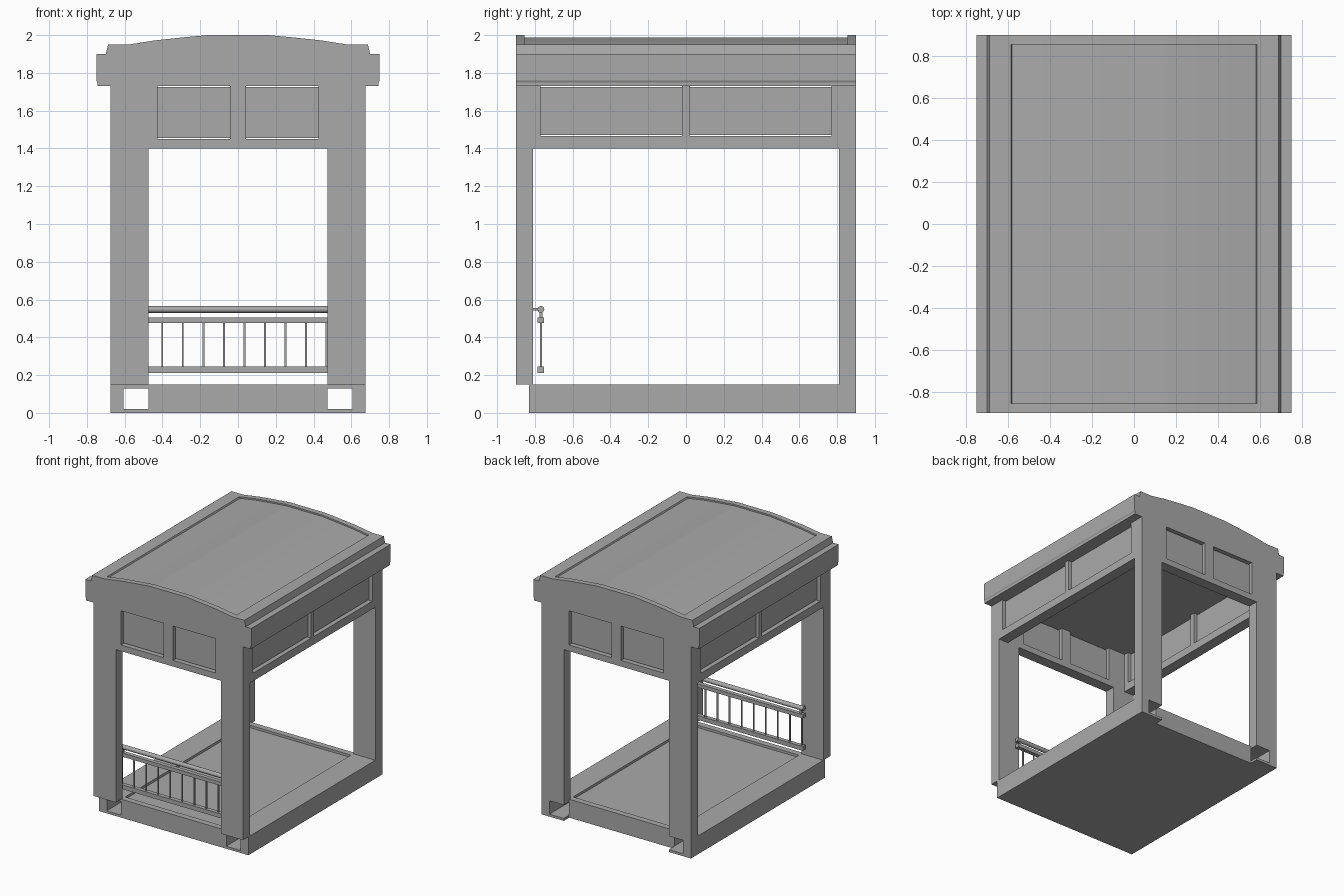
import bpy
import bmesh
from mathutils import Vector

cube = bpy.data.objects.get("Cube")
if cube:
    bpy.data.objects.remove(cube, do_unlink=True)

grey = bpy.data.materials.new("plain grey")
grey.use_nodes = True
COLOUR = (0.4, 0.4, 0.4, 1)
grey.diffuse_color = COLOUR
grey.node_tree.nodes["Principled BSDF"].inputs["Base Color"].default_value = COLOUR


def finish(name, bm):
    bmesh.ops.recalc_face_normals(bm, faces=bm.faces)
    mesh = bpy.data.meshes.new(name)
    bm.to_mesh(mesh)
    bm.free()
    mesh.materials.append(grey)
    obj = bpy.data.objects.new(name, mesh)
    bpy.context.collection.objects.link(obj)
    return obj


def box(name, x, y, z):
    """Box between the given (low, high) limits on each axis."""
    bm = bmesh.new()
    bmesh.ops.create_cube(bm, size=1)
    for v in bm.verts:
        v.co = Vector([r[0] if c < 0 else r[1] for c, r in zip(v.co, (x, y, z))])
    return finish(name, bm)


def flip(r, s):
    return r if s > 0 else (-r[1], -r[0])


def prism(name, half, y):
    """Extrude a mirrored half outline in x, z along y."""
    outline = half + [(-px, pz) for px, pz in reversed(half)]
    bm = bmesh.new()
    face = bm.faces.new([bm.verts.new((px, y[0], pz)) for px, pz in outline])
    out = bmesh.ops.extrude_face_region(bm, geom=[face])
    moved = [g for g in out["geom"] if isinstance(g, bmesh.types.BMVert)]
    bmesh.ops.translate(bm, verts=moved, vec=(0, y[1] - y[0], 0))
    return finish(name, bm)


W, L = 0.675, 0.9          # half width and half length of the body
POST_X, POST_Y = 0.475, 0.81
DECK, BEAM, EAVE = 0.15, 1.4, 1.73
SIDES = (("left", 1), ("right", -1))
ENDS = (("back", 1), ("front", -1))

# Corner posts
for side, sx in SIDES:
    for end, sy in ENDS:
        box(f"{end}_{side}_post", flip((POST_X, W), sx), flip((POST_Y, L), sy), (DECK, EAVE))

# Base: central floor with end panels, and hollow channels along both sides
box("floor", (-POST_X, POST_X), (-0.83, 0.83), (0, 0.13))
for end, sy in ENDS:
    box(f"{end}_sill", (-POST_X, POST_X), flip((0.78, 0.83), sy), (0, DECK))
for side, sx in SIDES:
    run = (-0.83, L)
    box(f"{side}_base_web", flip((0.605, W), sx), run, (0, DECK))
    box(f"{side}_base_top", flip((POST_X, 0.605), sx), run, (0.13, DECK))
    box(f"{side}_base_bottom", flip((POST_X, 0.605), sx), run, (0, 0.02))


def panelled_beam(name, make, half, centre, edge, sill):
    """Frame with two recessed panels; make places a box along the beam."""
    make(f"{name}_lower_rail", (-half, half), (BEAM, sill), 0)
    make(f"{name}_mullion", (-centre, centre), (sill, EAVE), 0)
    for s in (1, -1):
        make(f"{name}_stile", flip((edge, half), s), (sill, EAVE), 0)
        make(f"{name}_panel", flip((centre, edge), s), (sill + 0.006, EAVE - 0.006), 0.03)


# Upper beams between the posts
for end, sy in ENDS:
    panelled_beam(f"{end}_beam", lambda n, r, z, inset: box(
        n, r, flip((POST_Y + inset, L - inset), sy), z), POST_X, 0.043, 0.427, 1.45)
for side, sx in SIDES:
    panelled_beam(f"{side}_beam", lambda n, r, z, inset: box(
        n, flip((0.585 + inset, W - inset), sx), r, z), POST_Y, 0.02, 0.77, 1.465)

# Roof: raised arched ends with a slightly sunken arched panel between
EAVES = [(0.745, EAVE), (0.745, 1.75), (0.75, 1.76), (0.75, 1.9), (0.7, 1.9), (0.688, 1.95)]
ARCH = [(0.58, 1.95), (0.44, 1.972), (0.3, 1.987), (0.16, 2.0)]
for end, sy in ENDS:
    prism(f"{end}_roof_end", EAVES + ARCH, flip((0.855, L), sy))
sunken = [(0.585, 1.95)] + [(px, pz - 0.012) for px, pz in ARCH]
prism("roof_panel", EAVES + sunken, (-0.855, 0.855))

# Front railing
RAIL_Y, SPAN = -0.768, (-0.53, 0.53)
for label, z in (("middle", (0.475, 0.505)), ("bottom", (0.21, 0.245))):
    box(f"{label}_rail", SPAN, (RAIL_Y - 0.017, RAIL_Y + 0.017), z)
for i in range(10):
    px = -0.51 + i * 0.1088
    box("baluster", (px - 0.005, px + 0.005), (RAIL_Y - 0.005, RAIL_Y + 0.005), (0.24, 0.48))
bpy.ops.mesh.primitive_cylinder_add(vertices=12, radius=0.018, depth=1.06,
                                    location=(0, RAIL_Y, 0.548), rotation=(0, 1.5708, 0))
handrail = bpy.context.object
handrail.name = "handrail"
handrail.data.materials.append(grey)
bpy.ops.object.shade_smooth_by_angle()
for side, sx in SIDES:
    bracket = flip((0.495, 0.51), sx)
    box(f"{side}_rail_bracket", bracket, (-POST_Y, RAIL_Y), (0.542, 0.554))
    box(f"{side}_rail_stem", bracket, (RAIL_Y - 0.007, RAIL_Y + 0.007), (0.5, 0.54))
